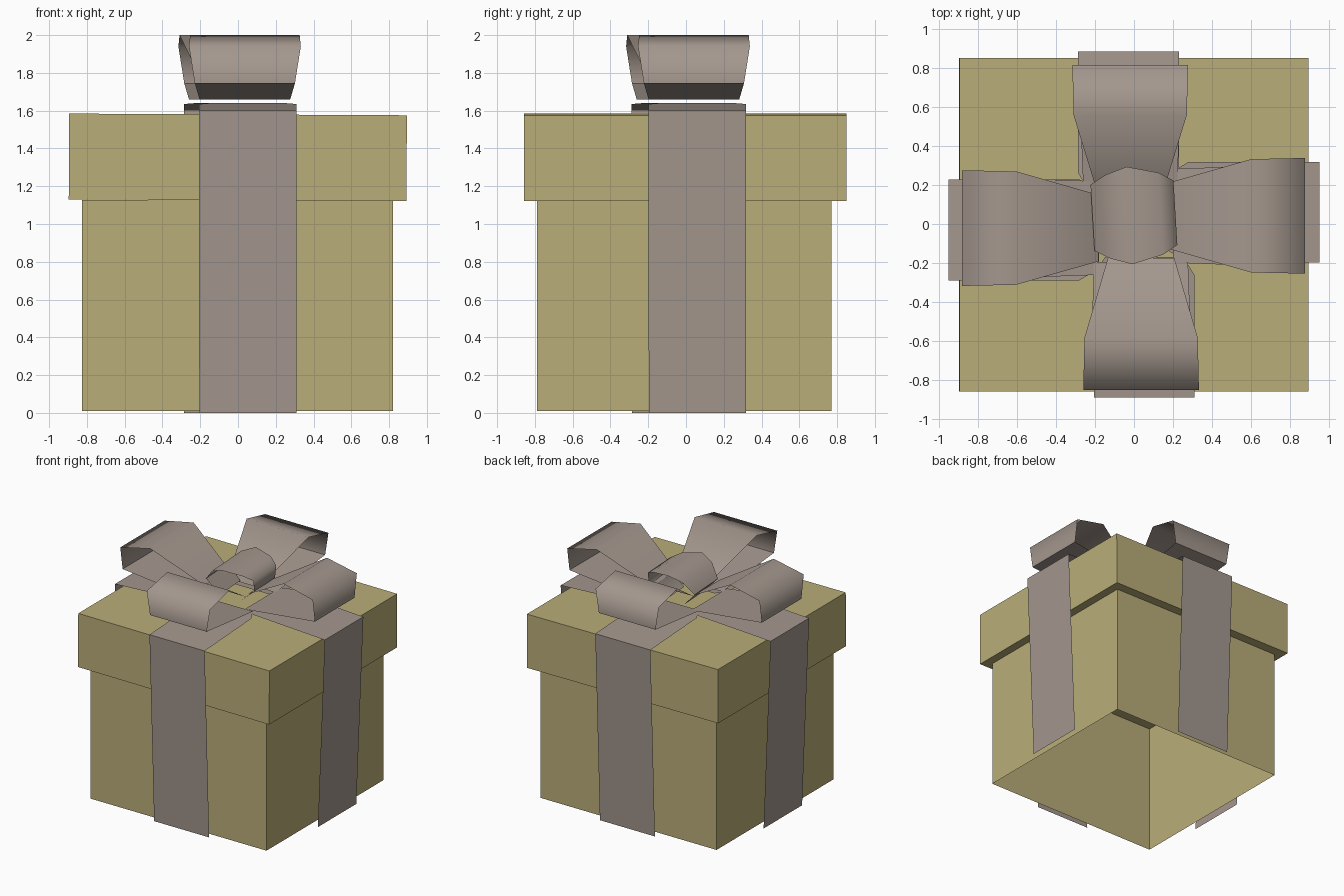
import bpy, bmesh, math
from mathutils import Matrix, Vector

cube = bpy.data.objects.get("Cube")
if cube:
    bpy.data.objects.remove(cube, do_unlink=True)


def material(name, colour):
    m = bpy.data.materials.new(name)
    m.use_nodes = True
    m.diffuse_color = (*colour, 1)
    node = next(n for n in m.node_tree.nodes if n.type == 'BSDF_PRINCIPLED')
    node.inputs["Base Color"].default_value = (*colour, 1)
    return m


gold = material("gold card", (0.49, 0.42, 0.19))
taupe = material("taupe ribbon", (0.37, 0.31, 0.27))


def finish(name, bm, mat):
    mesh = bpy.data.meshes.new(name)
    bm.to_mesh(mesh)
    bm.free()
    mesh.materials.append(mat)
    obj = bpy.data.objects.new(name, mesh)
    bpy.context.collection.objects.link(obj)
    return obj


def box(name, low, high, mat, open_ends=False):
    low, high = Vector(low), Vector(high)
    bm = bmesh.new()
    bmesh.ops.create_cube(bm, size=1)
    bmesh.ops.scale(bm, vec=high - low, verts=bm.verts)
    bmesh.ops.translate(bm, vec=(low + high) / 2, verts=bm.verts)
    if open_ends:
        ends = [f for f in bm.faces if abs(f.normal.z) > 0.9]
        bmesh.ops.delete(bm, geom=ends, context='FACES_ONLY')
    return finish(name, bm, mat)


def ribbon(name, path, angle=0, reach=1, shift=0):
    """Sheet swept along (outward, height, half width) stations."""
    bm = bmesh.new()
    turn = Matrix.Rotation(angle, 3, 'Z')
    rows = [[bm.verts.new(turn @ Vector((r * reach, shift + side * half, z)))
             for side in (-1, 1)] for r, z, half in path]
    for a, b in zip(rows, rows[1:]):
        bm.faces.new((a[0], b[0], b[1], a[1]))
    obj = finish(name, bm, taupe)
    bpy.ops.object.select_all(action='DESELECT')
    obj.select_set(True)
    bpy.context.view_layer.objects.active = obj
    bpy.ops.object.shade_smooth_by_angle(angle=math.radians(79))
    return obj


# Box: open-ended body closed by a slightly tilted lid
box("box_body", (-0.825, -0.79, 0.01), (0.82, 0.77, 1.127), gold, open_ends=True)
lid = box("box_lid", (-0.895, -0.858, -0.227), (0.893, 0.85, 0.227), gold)
lid.location.z = 1.353
lid.rotation_euler.y = 0.005

# Ribbon tails over the lid and down the sides, with a bow loop above each
strap = [(0.18, 1.64, 0.2), (0.28, 1.635, 0.258), (0.95, 1.6, 0.258), (0.885, 0, 0.257)]
loop = [(0.18, 1.755, 0.17), (0.6, 2.0, 0.29), (0.875, 1.94, 0.296),
        (0.875, 1.745, 0.265), (0.2, 1.66, 0.24)]
sides = [("left", 0, 1, 1, 0.06), ("back", 1, 0.93, 0.93, 0.028),
         ("right", 2, 1, 1.005, 0.03), ("front", 3, 0.935, 0.97, 0.052)]
for name, quarter, strap_reach, loop_reach, shift in sides:
    turn = quarter * math.pi / 2
    ribbon(name + "_strap", strap, turn, strap_reach, shift)
    ribbon(name + "_bow_loop", loop, turn, loop_reach, shift * 0.7)

# Small arched loop in the middle of the bow
knot = [(-0.1, 1.67, 0.15), (-0.21, 1.79, 0.17), (-0.13, 1.89, 0.215),
        (-0.02, 1.935, 0.25), (0.14, 1.91, 0.21), (0.215, 1.87, 0.165),
        (0.21, 1.77, 0.155), (0.08, 1.66, 0.15)]
ribbon("bow_knot", knot, angle=0.06, shift=0.045)
